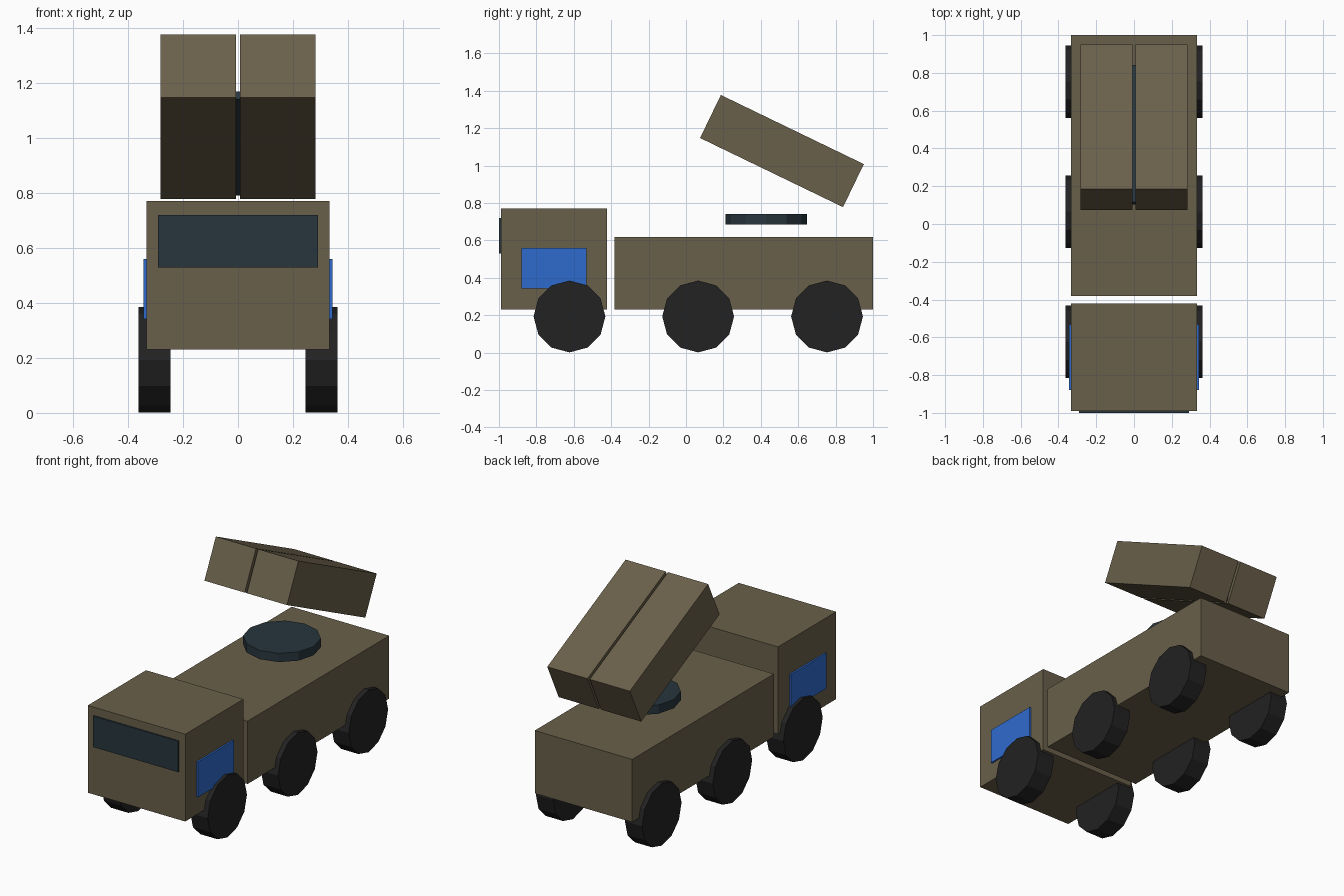
import bpy
from math import radians

cube = bpy.data.objects.get("Cube")
if cube:
    bpy.data.objects.remove(cube, do_unlink=True)


def material(name, r, g, b):
    mat = bpy.data.materials.new(name)
    mat.use_nodes = True
    mat.diffuse_color = (r, g, b, 1)
    bsdf = mat.node_tree.nodes["Principled BSDF"]
    bsdf.inputs["Base Color"].default_value = (r, g, b, 1)
    bsdf.inputs["Roughness"].default_value = 0.8
    return mat


olive = material("olive_drab", 0.144, 0.117, 0.070)
slate = material("dark_slate", 0.021, 0.037, 0.047)
blue = material("door_blue", 0.028, 0.147, 0.61)
rubber = material("black_rubber", 0.016, 0.016, 0.016)


def finish(name, mat):
    obj = bpy.context.object
    obj.name = name
    obj.data.materials.append(mat)
    return obj


def box(name, mat, center, size, tilt=0):
    bpy.ops.mesh.primitive_cube_add(size=1, location=center, rotation=(tilt, 0, 0))
    obj = finish(name, mat)
    obj.scale = size
    return obj


def cylinder(name, mat, center, radius, depth, rotation=(0, 0, 0)):
    bpy.ops.mesh.primitive_cylinder_add(vertices=12, radius=radius, depth=depth,
                                        location=center, rotation=rotation)
    return finish(name, mat)


# Cab with windscreen, and the rear hull
box("cab", olive, (0, -0.706, 0.501), (0.666, 0.568, 0.539))
box("windscreen", slate, (0, -0.995, 0.624), (0.582, 0.01, 0.191))
box("hull", olive, (0, 0.309, 0.425), (0.666, 1.382, 0.388))

# Turntable floating above the hull
cylinder("turntable", slate, (0, 0.429, 0.713), 0.218, 0.054)

# Tilted launch pods, with the cradle rail set between their lower edges
tilt = radians(-25.8)
box("cradle_rail", slate, (0, 0.472, 0.98), (0.2, 0.807, 0.03), tilt)

for side, s in (("left", 1), ("right", -1)):
    box(f"launch_pod_{side}", olive, (s * 0.1447, 0.513, 1.0775),
        (0.2745, 0.849, 0.2555), tilt)
    box(f"door_panel_{side}", blue, (s * 0.3385, -0.706, 0.451),
        (0.011, 0.348, 0.218))
    for axle, y in (("front", -0.623), ("middle", 0.065), ("rear", 0.754)):
        cylinder(f"wheel_{axle}_{side}", rubber, (s * 0.304, y, 0.193),
                 0.192, 0.118, (0, radians(90), 0))
